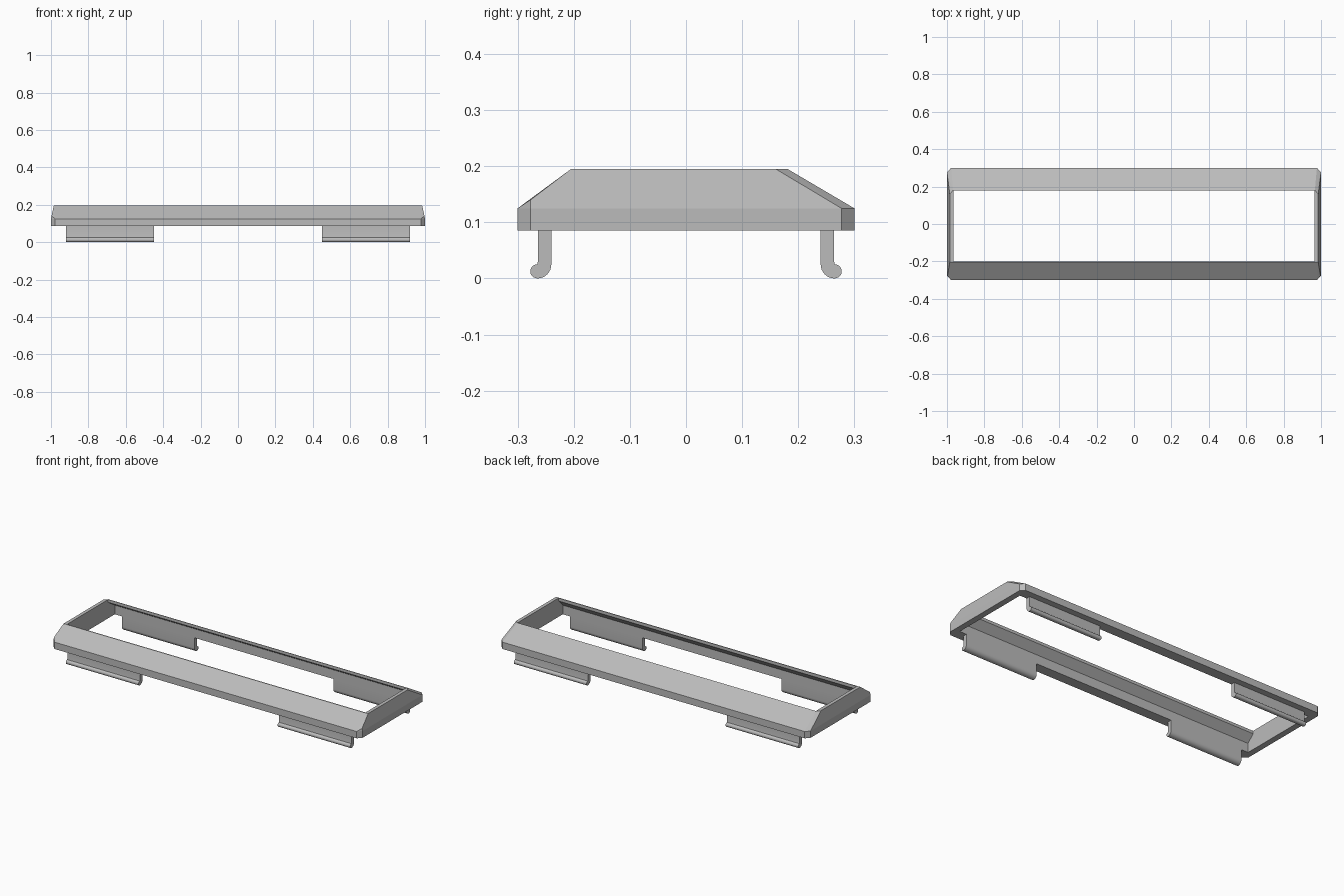
import bpy, bmesh, math

old = bpy.data.objects.get("Cube")
if old:
    bpy.data.objects.remove(old)

grey = bpy.data.materials.new("light_grey")
grey.use_nodes = True
grey.diffuse_color = (0.5, 0.5, 0.5, 1)
grey.node_tree.nodes["Principled BSDF"].inputs["Base Color"].default_value = (0.5, 0.5, 0.5, 1)


def add_object(name, bm):
    bmesh.ops.recalc_face_normals(bm, faces=bm.faces[:])
    mesh = bpy.data.meshes.new(name)
    bm.to_mesh(mesh)
    bm.free()
    mesh.materials.append(grey)
    ob = bpy.data.objects.new(name, mesh)
    bpy.context.collection.objects.link(ob)
    return ob


def extrude_profile(name, profile, x0, x1):
    """Sweep a closed (y, z) profile along x."""
    bm = bmesh.new()
    face = bm.faces.new([bm.verts.new((x0, y, z)) for y, z in profile])
    new = bmesh.ops.extrude_face_region(bm, geom=[face])["geom"]
    bmesh.ops.translate(bm, vec=(x1 - x0, 0, 0),
                        verts=[v for v in new if isinstance(v, bmesh.types.BMVert)])
    return add_object(name, bm)


# Bezel body: chamfered block with sloping front, back and ends
BOTTOM, EDGE, TOP = 0.085, 0.125, 0.195
corner = [(1, -0.277, BOTTOM), (0.978, -0.3, BOTTOM), (1, 0.277, BOTTOM), (0.978, 0.3, BOTTOM),
          (1, -0.277, EDGE), (0.978, -0.3, EDGE), (1, 0.277, EDGE), (0.978, 0.3, EDGE),
          (0.997, -0.277, 0.14), (0.985, -0.205, TOP), (0.985, 0.16, TOP), (0.967, 0.181, TOP)]
bm = bmesh.new()
for side in (-1, 1):
    for x, y, z in corner:
        bm.verts.new((side * x, y, z))
hull = bmesh.ops.convex_hull(bm, input=bm.verts[:])
bmesh.ops.delete(bm, geom=list({v for v in hull["geom_interior"] + hull["geom_unused"]
                                if isinstance(v, bmesh.types.BMVert)}), context='VERTS')
bmesh.ops.dissolve_limit(bm, angle_limit=math.radians(2), verts=bm.verts[:], edges=bm.edges[:])
bezel = add_object("bezel_frame", bm)

# Window opening, widening below into the hollow underside
opening = extrude_profile("opening_cutter", [
    (-0.24, 0.05), (-0.24, 0.138), (-0.2, 0.178), (-0.2, 0.25),
    (0.178, 0.25), (0.178, 0.178), (0.24, 0.138), (0.24, 0.05)], -0.965, 0.965)
cut = bezel.modifiers.new("opening", 'BOOLEAN')
cut.operation, cut.solver, cut.object = 'DIFFERENCE', 'EXACT', opening
bpy.context.view_layer.objects.active = bezel
bpy.ops.object.modifier_apply(modifier=cut.name)
bpy.data.objects.remove(opening)


def arc(cy, cz, r, start, end, steps):
    angles = [math.radians(start + (end - start) * i / steps) for i in range(steps + 1)]
    return [(cy + r * math.cos(a), cz + r * math.sin(a)) for a in angles]


# Snap clips: straight leg curving outward into a rounded hook
leg = [(0.264, BOTTOM), (0.24, BOTTOM)]
heel = arc(0.265, 0.025, 0.025, 180, 270, 8)
toe = arc(0.265, 0.0125, 0.0125, -60, 90, 8)
clip_profile = leg + heel + toe + [(0.264, 0.03)]
for row, sy in (("front", -1), ("back", 1)):
    for side, x0 in (("left", 0.45), ("right", -0.92)):
        clip = extrude_profile(f"{row}_{side}_clip",
                               [(sy * y, z) for y, z in clip_profile], x0, x0 + 0.47)
        bpy.ops.object.select_all(action='DESELECT')
        clip.select_set(True)
        bpy.context.view_layer.objects.active = clip
        bpy.ops.object.shade_smooth_by_angle(angle=math.radians(30))
